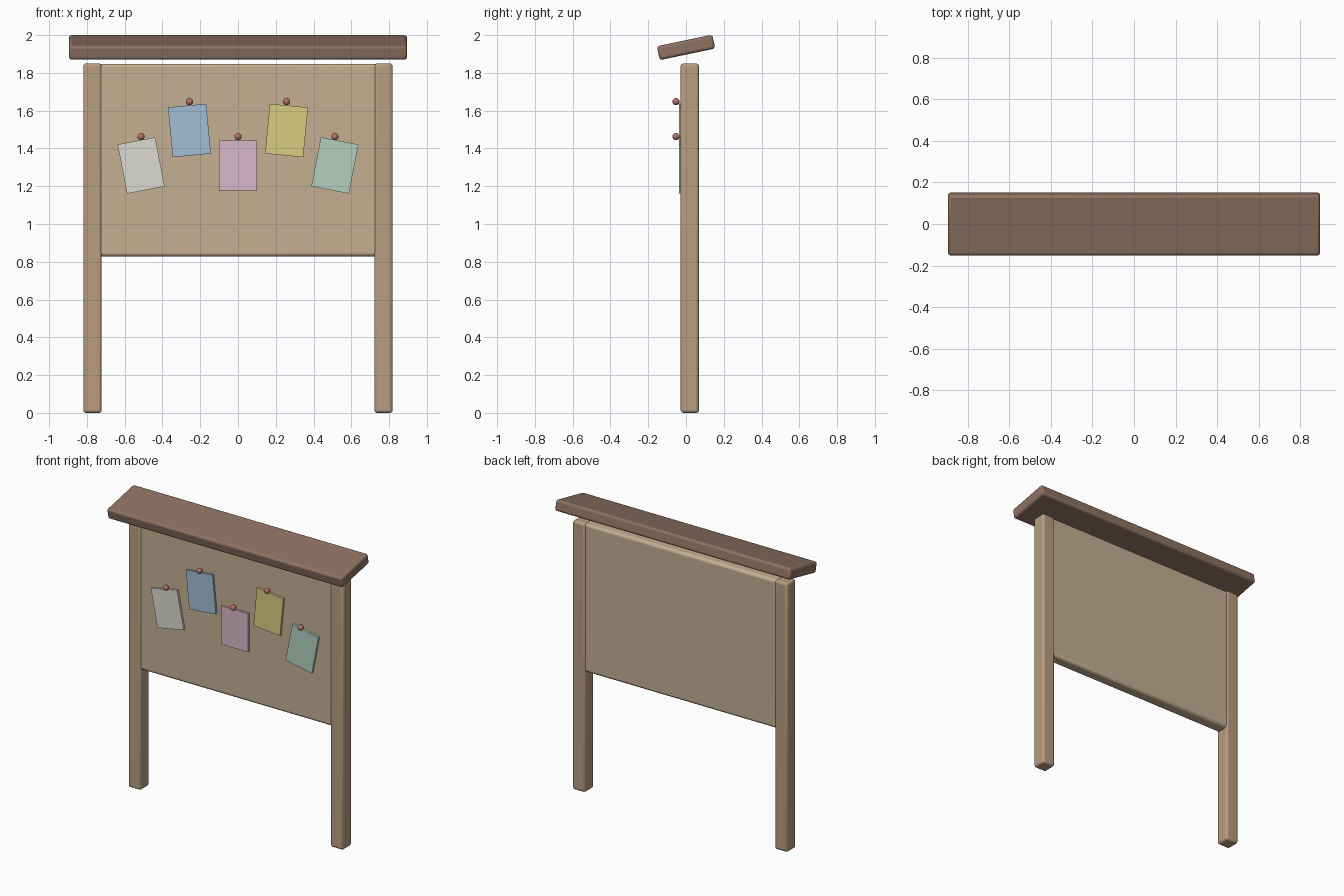
import bpy
from math import radians

if "Cube" in bpy.data.objects:
    bpy.data.objects.remove(bpy.data.objects["Cube"])


def material(name, rgb):
    mat = bpy.data.materials.new(name)
    mat.diffuse_color = (*rgb, 1)
    mat.use_nodes = True
    mat.node_tree.nodes["Principled BSDF"].inputs["Base Color"].default_value = mat.diffuse_color
    return mat


def box(name, size, loc, mat, rot=(0, 0, 0), bevel=0.0):
    bpy.ops.mesh.primitive_cube_add(size=1, location=loc, rotation=rot)
    ob = bpy.context.object
    ob.name = name
    ob.scale = size
    bpy.ops.object.transform_apply(location=False, rotation=False, scale=True)
    ob.data.materials.append(mat)
    if bevel:
        mod = ob.modifiers.new("Rounded edges", 'BEVEL')
        mod.width = bevel
        mod.segments = 3
        bpy.ops.object.shade_smooth_by_angle(angle=radians(35))
    return ob


post_wood = material("post_wood", (0.48, 0.34, 0.22))
cork = material("cork", (0.56, 0.43, 0.29))
roof_wood = material("roof_wood", (0.27, 0.17, 0.12))
pin_red = material("pin_red", (0.50, 0.16, 0.14))

# Posts
for side, x in (("left", -0.77), ("right", 0.77)):
    box(side + "_post", (0.097, 0.097, 1.85), (x, 0.02, 0.925), post_wood, bevel=0.015)

# Cork board between the posts
box("board", (1.48, 0.084, 1.02), (0, 0.02, 1.338), cork, bevel=0.018)

# Tilted roof plank
box("roof", (1.79, 0.30, 0.075), (0, 0, 1.935), roof_wood,
    rot=(radians(11.8), 0, 0), bevel=0.015)

# Notes: name, x, z, tilt, pin height, colour
notes = [
    ("white", -0.513, 1.31, 11, 1.463, (0.71, 0.70, 0.65)),
    ("blue", -0.257, 1.495, 5.5, 1.648, (0.36, 0.51, 0.68)),
    ("pink", 0.0, 1.31, 0, 1.463, (0.68, 0.48, 0.57)),
    ("yellow", 0.257, 1.495, -5.5, 1.648, (0.69, 0.61, 0.22)),
    ("green", 0.513, 1.31, -11, 1.463, (0.44, 0.63, 0.52)),
]
for name, x, z, tilt, pin_z, rgb in notes:
    box(name + "_note", (0.203, 0.016, 0.265), (x, -0.029, z),
        material(name + "_paper", rgb), rot=(0, radians(-tilt), 0))
    # Round pin head
    bpy.ops.mesh.primitive_uv_sphere_add(segments=16, ring_count=10, radius=0.019,
                                         location=(x, -0.053, pin_z))
    pin = bpy.context.object
    pin.name = name + "_pin"
    pin.data.materials.append(pin_red)
    bpy.ops.object.shade_smooth()
